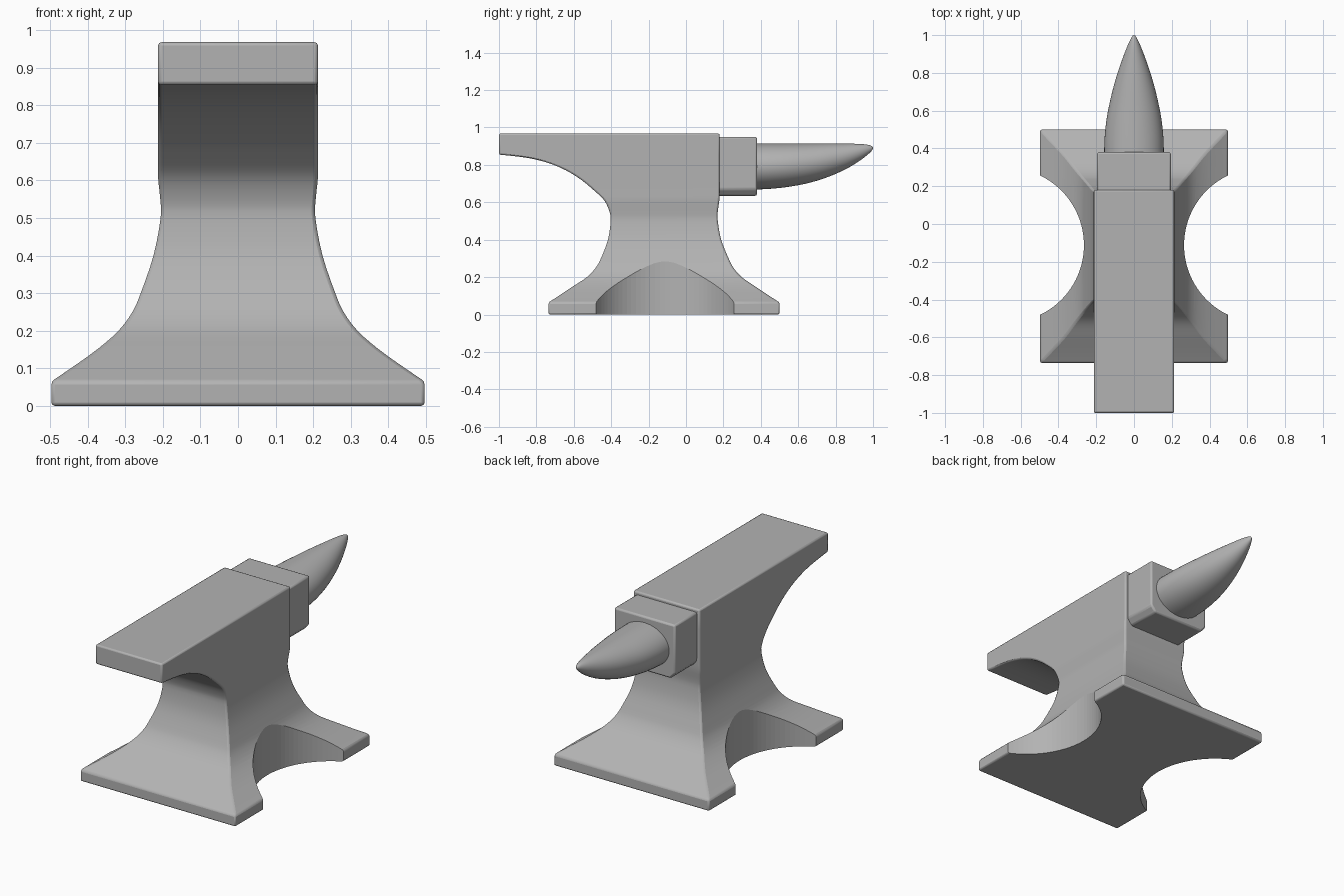
import bpy, bmesh, math

if "Cube" in bpy.data.objects:
    bpy.data.objects.remove(bpy.data.objects["Cube"])

steel = bpy.data.materials.new("grey steel")
steel.diffuse_color = (0.45, 0.45, 0.45, 1)
steel.use_nodes = True
steel.node_tree.nodes["Principled BSDF"].inputs["Base Color"].default_value = steel.diffuse_color


def catmull(rows, n):
    """Smooth a short table of rows into a denser one."""
    out = []
    for i in range(len(rows) - 1):
        p = [rows[max(i - 1, 0)], rows[i], rows[i + 1], rows[min(i + 2, len(rows) - 1)]]
        for k in range(n):
            t = k / n
            out.append([0.5 * (2 * b + (c - a) * t + (2 * a - 5 * b + 4 * c - d) * t * t
                               + (3 * b - a - 3 * c + d) * t ** 3) for a, b, c, d in zip(*p)])
    return out + [list(rows[-1])]


def loft(name, rings):
    """Skin equal-length rings of points and cap both ends."""
    bm = bmesh.new()
    vr = [[bm.verts.new(p) for p in r] for r in rings]
    n = len(vr[0])
    for a, b in zip(vr, vr[1:]):
        for i in range(n):
            bm.faces.new((a[i], a[(i + 1) % n], b[(i + 1) % n], b[i]))
    bm.faces.new(vr[0])
    bm.faces.new(vr[-1])
    bmesh.ops.recalc_face_normals(bm, faces=bm.faces)
    me = bpy.data.meshes.new(name)
    bm.to_mesh(me)
    bm.free()
    me.materials.append(steel)
    ob = bpy.data.objects.new(name, me)
    bpy.context.collection.objects.link(ob)
    return ob


def smooth(ob, angle):
    bpy.ops.object.select_all(action='DESELECT')
    ob.select_set(True)
    bpy.context.view_layer.objects.active = ob
    bpy.ops.object.shade_smooth_by_angle(angle=math.radians(angle))


def bevel(ob, width, angle=40):
    m = ob.modifiers.new("edge", 'BEVEL')
    m.width, m.segments, m.limit_method = width, 2, 'ANGLE'
    m.angle_limit = math.radians(angle)


# body: rectangular section, (z, half width, y min, y max)
prof = [(0.065, 0.497, -0.735, 0.50), (0.10, 0.445, -0.68, 0.445), (0.15, 0.375, -0.605, 0.37),
        (0.20, 0.318, -0.53, 0.298), (0.25, 0.281, -0.483, 0.254), (0.30, 0.259, -0.455, 0.228),
        (0.40, 0.225, -0.417, 0.188), (0.50, 0.206, -0.403, 0.17), (0.55, 0.207, -0.409, 0.17),
        (0.61, 0.213, -0.437, 0.178), (0.66, 0.213, -0.488, 0.18), (0.72, 0.213, -0.56, 0.18),
        (0.77, 0.213, -0.64, 0.18), (0.81, 0.213, -0.735, 0.18), (0.838, 0.213, -0.85, 0.18),
        (0.855, 0.213, -1.0, 0.18)]
rows = [[0.003, 0.497, -0.735, 0.50]] + catmull(prof, 3) + [[0.968, 0.213, -1.0, 0.18]]
rows[0][0] = 0
body = loft("anvil_body", [[(-w, a, z), (w, a, z), (w, b, z), (-w, b, z)] for z, w, a, b in rows])
bevel(body, 0.009)

# scallops cut in both sides of the foot
for s, side in ((1, "right"), (-1, "left")):
    ring = [(s * 0.674 + 0.409 * math.cos(t * math.pi / 48),
             -0.112 + 0.409 * math.sin(t * math.pi / 48)) for t in range(96)]
    cut = loft("scallop_cutter_" + side, [[(x, y, z) for x, y in ring] for z in (-0.2, 0.6)])
    cut.hide_render = True
    cut.hide_set(True)
    m = body.modifiers.new("scallop", 'BOOLEAN')
    m.object, m.operation, m.solver = cut, 'DIFFERENCE', 'EXACT'
smooth(body, 35)

# step block between face and horn, lower corners chamfered
sec = [(-0.195, 0.95), (0.195, 0.95), (0.195, 0.67), (0.165, 0.635), (-0.165, 0.635), (-0.195, 0.67)]
step = loft("step_block", [[(x, y, z) for x, z in sec] for y in (0.15, 0.38)])
bevel(step, 0.01)
smooth(step, 35)

# horn: oval section, (y, half width, z bottom, z top)
horn_rows = [(0.36, 0.158, 0.668, 0.915), (0.45, 0.156, 0.672, 0.915), (0.55, 0.146, 0.683, 0.915),
             (0.65, 0.127, 0.702, 0.915), (0.75, 0.102, 0.732, 0.915), (0.85, 0.07, 0.775, 0.914),
             (0.93, 0.04, 0.823, 0.912), (0.975, 0.02, 0.858, 0.907), (0.994, 0.009, 0.877, 0.9),
             (1.0, 0.002, 0.888, 0.892)]
rings = []
for y, w, lo, hi in catmull(horn_rows, 4):
    rings.append([(w * math.cos(t * math.pi / 24), y,
                   (lo + hi) / 2 + (hi - lo) / 2 * math.sin(t * math.pi / 24)) for t in range(48)])
smooth(loft("horn", rings), 50)
